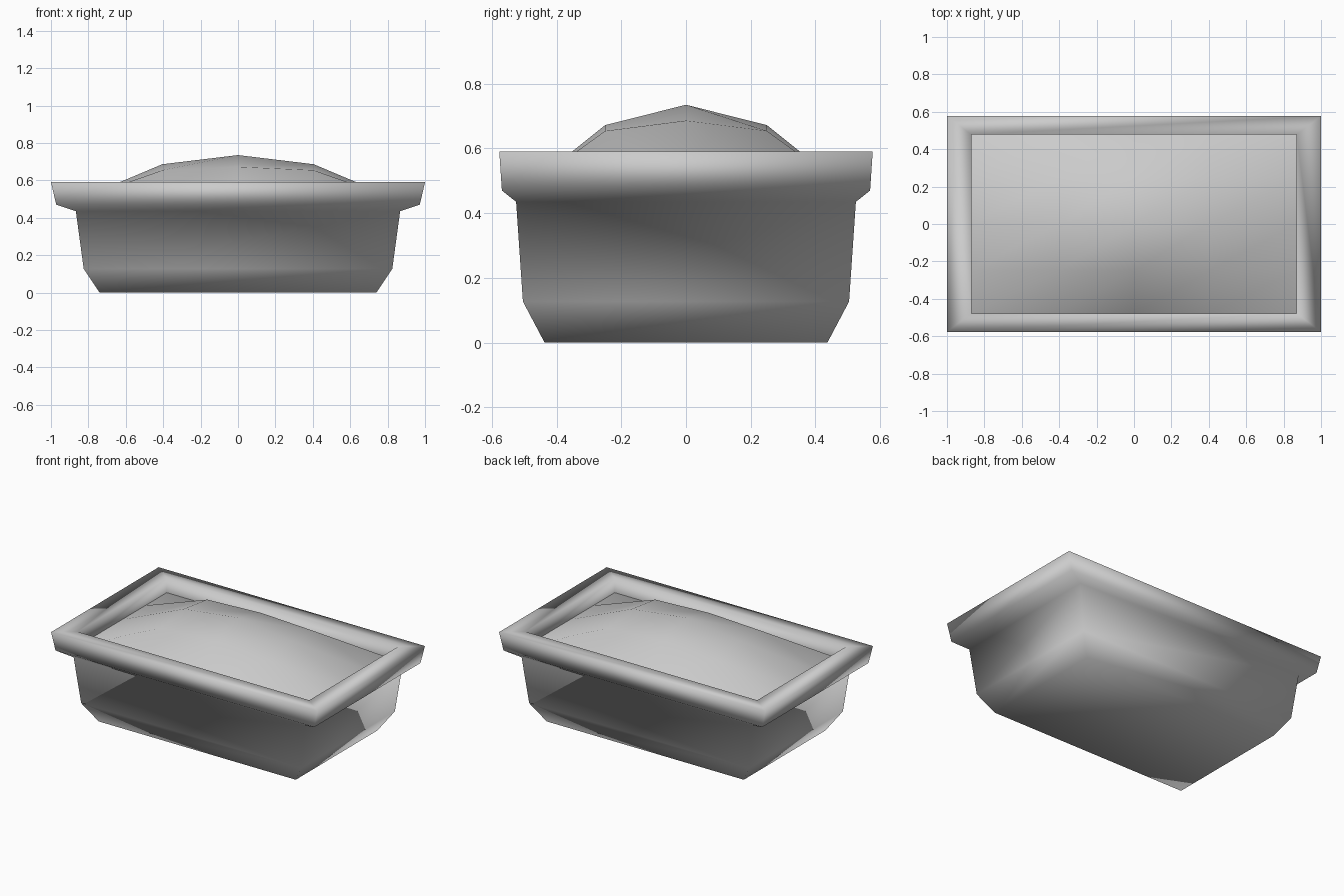
import bpy
import bmesh

cube = bpy.data.objects.get("Cube")
if cube:
    bpy.data.objects.remove(cube, do_unlink=True)

grey = bpy.data.materials.new("light grey")
grey.use_nodes = True
colour = (0.6, 0.6, 0.6, 1)
grey.diffuse_color = colour
grey.node_tree.nodes["Principled BSDF"].inputs["Base Color"].default_value = colour


def finish(name, bm):
    bmesh.ops.recalc_face_normals(bm, faces=bm.faces)
    for face in bm.faces:
        face.smooth = True
    mesh = bpy.data.meshes.new(name)
    bm.to_mesh(mesh)
    bm.free()
    mesh.materials.append(grey)
    obj = bpy.data.objects.new(name, mesh)
    bpy.context.collection.objects.link(obj)
    return obj


# Planter trough: rectangular rings (half width, half depth, height) from base to inner wall
profile = [
    (0.74, 0.437, 0.0),
    (0.825, 0.504, 0.127),
    (0.867, 0.525, 0.435),
    (0.972, 0.569, 0.47),
    (1.0, 0.577, 0.59),
    (0.87, 0.478, 0.59),
    (0.87, 0.478, 0.48),
]
bm = bmesh.new()
rings = [[bm.verts.new((sx * hx, sy * hy, z))
          for sx, sy in ((-1, -1), (1, -1), (1, 1), (-1, 1))]
         for hx, hy, z in profile]
for low, high in zip(rings, rings[1:]):
    for i in range(4):
        j = (i + 1) % 4
        bm.faces.new((low[i], low[j], high[j], high[i]))
bm.faces.new(rings[0][::-1])
finish("planter_trough", bm)

# Soil mound: coarse grid, highest in the middle and sunk below the rim at its edge
xs = (-0.87, -0.405, 0, 0.405, 0.87)
ys = (-0.478, -0.25, 0, 0.25, 0.478)
heights = {(0, 0): 0.735, (1, 0): 0.686, (0, 1): 0.672, (1, 1): 0.654}
bm = bmesh.new()
grid = [[bm.verts.new((x, y, heights.get((abs(i - 2), abs(j - 2)), 0.49)))
         for i, x in enumerate(xs)] for j, y in enumerate(ys)]
for j in range(4):
    for i in range(4):
        bm.faces.new((grid[j][i], grid[j][i + 1], grid[j + 1][i + 1], grid[j + 1][i]))
soil = finish("soil_mound", bm)
# Open surface: make sure it faces up
if soil.data.polygons[0].normal.z < 0:
    soil.data.flip_normals()
